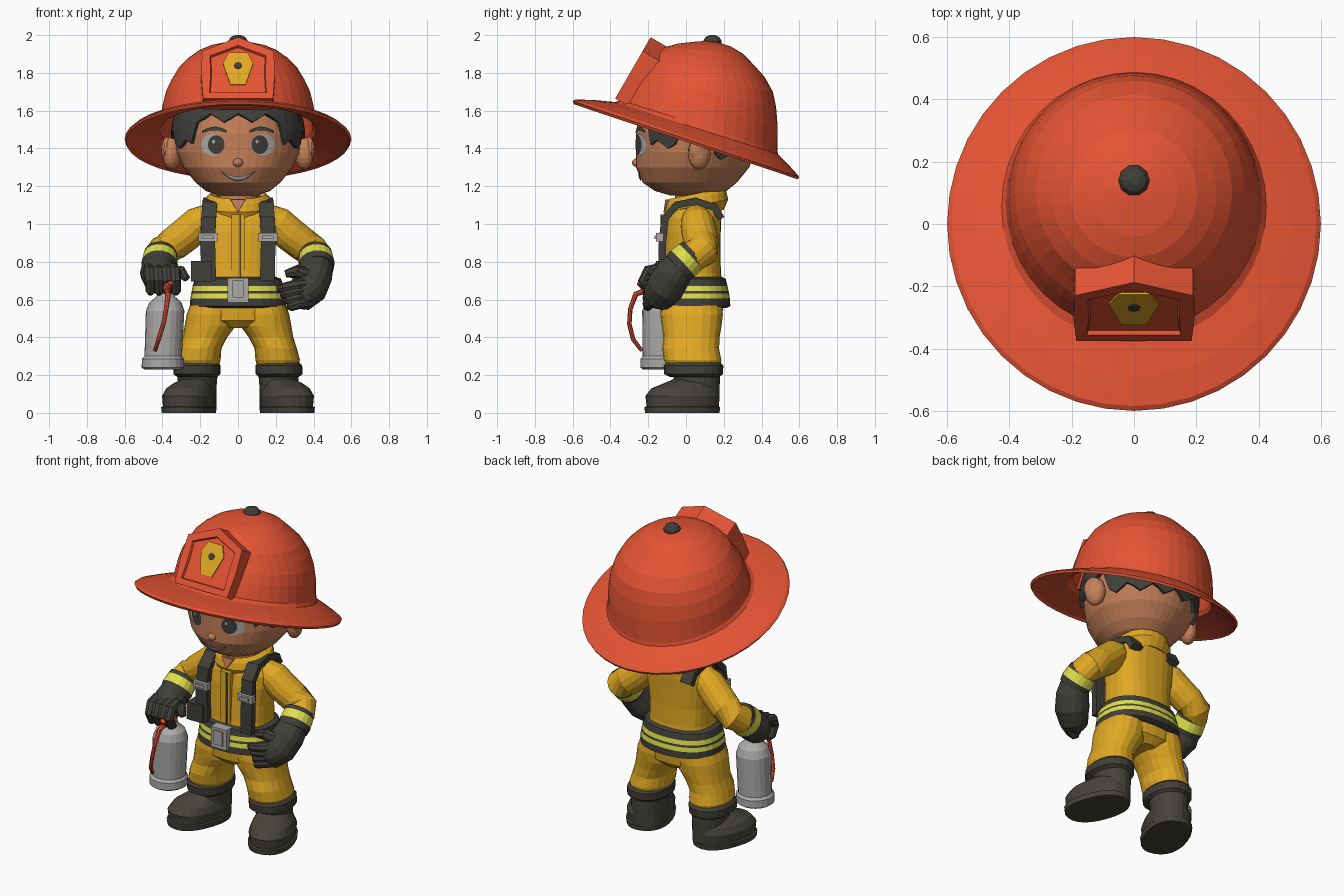
import bpy, bmesh, math
from mathutils import Vector as V, Matrix


def material(name, r, g, b):
    m = bpy.data.materials.new(name)
    m.diffuse_color = (r, g, b, 1)
    return m


RED = material("helmet red", 0.78, 0.088, 0.034)
YELLOW = material("jacket yellow", 0.76, 0.40, 0.018)
DARK = material("charcoal", 0.052, 0.049, 0.040)
BOOT = material("boot brown", 0.062, 0.057, 0.044)
SKIN = material("skin", 0.56, 0.215, 0.10)
GREY = material("light grey", 0.42, 0.41, 0.40)
LIME = material("reflective lime", 0.74, 0.73, 0.07)
HAIR = material("dark hair", 0.05, 0.05, 0.045)


def finish(name, bm, mats, fix=True):
    if fix:
        bmesh.ops.recalc_face_normals(bm, faces=bm.faces)
    me = bpy.data.meshes.new(name)
    bm.to_mesh(me)
    bm.free()
    for m in mats if isinstance(mats, list) else [mats]:
        me.materials.append(m)
    ob = bpy.data.objects.new(name, me)
    bpy.context.collection.objects.link(ob)
    return ob


def skin_rings(bm, rows, cap, bands=None):
    rows = [[bm.verts.new(p) for p in row] for row in rows]
    n = len(rows[0])
    for k in range(len(rows) - 1):
        for i in range(n):
            j = (i + 1) % n
            f = bm.faces.new((rows[k][i], rows[k][j], rows[k + 1][j], rows[k + 1][i]))
            f.material_index = bands[k] if bands else 0
    if cap:
        bm.faces.new(rows[0][::-1])
        bm.faces.new(rows[-1])


def loft(name, rings, mats, n=24, p=2.0, bands=None, cap=True, spin=0):
    """Rings are (z, cx, cy, rx, ry[, slope of z along y])."""
    rows = []
    for r in rings:
        z, cx, cy, rx, ry = r[:5]
        slope = r[5] if len(r) > 5 else 0
        row = []
        for i in range(n):
            c, s = math.cos(2 * math.pi * i / n), math.sin(2 * math.pi * i / n)
            x = cx + rx * math.copysign(abs(c) ** (2 / p), c)
            y = cy + ry * math.copysign(abs(s) ** (2 / p), s)
            row.append(V((x, y, z + slope * y)))
        rows.append(row)
    bm = bmesh.new()
    skin_rings(bm, rows, cap, bands)
    if spin:
        bmesh.ops.rotate(bm, cent=(rings[0][1], rings[0][2], 0), verts=bm.verts,
                         matrix=Matrix.Rotation(spin, 3, 'Z'))
    return finish(name, bm, mats, cap)


def tube(name, path, radii, mats, n=12, flat=1.0, bands=None):
    """Sweep along a path; flat scales the thickness."""
    pts = [V(q) for q in path]
    if not isinstance(radii, (list, tuple)):
        radii = [radii] * len(pts)
    whole = (pts[-1] - pts[0]).normalized()
    ref = V((1, 0, 0)) if abs(whole.x) < 0.85 else V((0, 0, 1))
    turn = math.pi / 4 if n == 4 else 0
    rows = []
    for k, q in enumerate(pts):
        d = (pts[min(k + 1, len(pts) - 1)] - pts[max(k - 1, 0)]).normalized()
        a = (ref - d * ref.dot(d)).normalized()
        b = d.cross(a)
        rows.append([q + radii[k] * (a * math.cos(t) + b * math.sin(t) * flat)
                     for t in [turn + 2 * math.pi * i / n for i in range(n)]])
    bm = bmesh.new()
    skin_rings(bm, rows, True, bands)
    return finish(name, bm, mats)


def ball(name, loc, scale, mat, rot=0):
    bm = bmesh.new()
    bmesh.ops.create_uvsphere(bm, u_segments=16, v_segments=10, radius=1)
    bm.transform(Matrix.Translation(loc) @ Matrix.Rotation(rot, 4, 'Z') @ Matrix.Diagonal((*scale, 1)))
    return finish(name, bm, mat)


def plate(name, pts, origin, lean, back, front, mat, inset=None):
    """Outline in (x, v) on a plane leaning back by an angle, extruded along its normal."""
    v, nrm = V((0, math.sin(lean), math.cos(lean))), V((0, -math.cos(lean), math.sin(lean)))
    bm = bmesh.new()
    lo, hi = [[bm.verts.new(V(origin) + V((a, 0, 0)) + v * b + nrm * o) for a, b in pts] for o in (back, front)]
    bm.faces.new(lo[::-1])
    face = bm.faces.new(hi)
    for i in range(len(pts)):
        j = (i + 1) % len(pts)
        bm.faces.new((lo[i], lo[j], hi[j], hi[i]))
    bm.normal_update()
    if inset:
        bmesh.ops.inset_region(bm, faces=[face], thickness=inset, depth=0)
        bmesh.ops.inset_region(bm, faces=[face], thickness=0.006, depth=0)
        bmesh.ops.translate(bm, verts=face.verts, vec=-nrm * 0.014)
    return finish(name, bm, mat)


def rect(w, h):
    return [(-w, -h), (w, -h), (w, h), (-w, h)]


def solid(ob, t):
    m = ob.modifiers.new("thickness", 'SOLIDIFY')
    m.thickness, m.offset = t, -1


# Head
HEAD = [(1.15, 0, .03, .10, .11), (1.175, 0, .025, .17, .19), (1.22, 0, .02, .225, .25), (1.30, 0, .035, .29, .30),
        (1.38, 0, .05, .325, .315), (1.48, 0, .05, .335, .315), (1.58, 0, .05, .32, .30),
        (1.66, 0, .05, .27, .26), (1.72, 0, .05, .15, .15)]
loft("head", HEAD, SKIN, 40)


def head_at(z):
    for a, b in zip(HEAD, HEAD[1:]):
        if z <= b[0] or b is HEAD[-1]:
            t = (z - a[0]) / (b[0] - a[0])
            return [a[i] + (b[i] - a[i]) * t for i in (2, 3, 4)]


def face_point(x, z, off):
    cy, rx, ry = head_at(z)
    return V((x, cy - ry * math.sqrt(max(0, 1 - (x / rx) ** 2)) - off, z))


def face_patch(name, samples, off, mat):
    """Thin detail lying on the face; samples are (x, top z, bottom z)."""
    bm = bmesh.new()
    cols = [[bm.verts.new(face_point(x, t + (b - t) * k / 2, off)) for k in range(3)] for x, t, b in samples]
    for a, b in zip(cols, cols[1:]):
        for k in range(2):
            bm.faces.new((a[k], a[k + 1], b[k + 1], b[k]))
    finish(name, bm, mat, False)


def oval(cx, cz, rx, rz):
    return [(cx - rx * math.cos(t), cz + rz * math.sin(t), cz - rz * math.sin(t))
            for t in [0.02 + (math.pi - 0.04) * i / 12 for i in range(13)]]


# Face details and ears
for s in (-1, 1):
    face_patch("eye_white", oval(s * .132, 1.42, .064, .058), .006, GREY)
    face_patch("iris", oval(s * .115, 1.42, .044, .05), .010, DARK)
    face_patch("eye_glint", oval(s * .115 - .014, 1.436, .008, .009), .013, GREY)
    brow = [(s * (.06 + .026 * i), 1.496 + .02 * math.sin(i * .65), 1.482 + .014 * math.sin(i * .65)) for i in range(6)]
    face_patch("eyebrow", brow[::s], .008, HAIR)
    ball("ear", (s * .35, .07, 1.375), (.05, .062, .088), SKIN, s * .35)
    ball("ear_rim", (s * .372, .07, 1.395), (.03, .055, .066), SKIN, s * .35)
face_patch("mouth", [(.0225 * i, 1.252 + .03 * (i / 4) ** 2, 1.226 + .052 * (i / 4) ** 2) for i in range(-4, 5)], .006, DARK)
face_patch("teeth", [(.019 * i, 1.25 + .022 * (i / 4) ** 2, 1.234 + .036 * (i / 4) ** 2) for i in range(-4, 5)], .009, GREY)
ball("nose", (0, -.256, 1.325), (.028, .03, .024), SKIN)

# Hair: shell over the head with a jagged lower edge
rows, N = [[] for _ in range(6)], 56
for i in range(N):
    a = 2 * math.pi * i / N
    f = -math.sin(a)
    low = 1.56 if f > .75 else 1.42 if f > .3 else 1.47 if f > -.3 else 1.36
    low += (-.02, .0, .025, .005)[i % 4]
    for k in range(6):
        z = low + (1.69 - low) * k / 5
        cy, rx, ry = head_at(z)
        rows[k].append(V(((rx + .022) * math.cos(a), cy + (ry + .022) * math.sin(a), z)))
bm = bmesh.new()
skin_rings(bm, rows, False)
solid(finish("hair", bm, HAIR, False), .025)

# Helmet shell with tilted brim, knob and front shield
solid(loft("helmet", [(1.435, 0, 0, .592, .592, -.335), (1.45, 0, 0, .60, .60, -.335), (1.463, 0, 0, .585, .585, -.335),
                      (1.495, 0, .025, .51, .515, -.33), (1.525, 0, .055, .425, .432, -.32), (1.545, 0, .07, .412, .414, -.32),
                      (1.65, 0, .09, .40, .395, -.268), (1.72, 0, .1, .382, .377, -.21), (1.775, 0, .107, .355, .353, -.162),
                      (1.84, 0, .103, .315, .312, -.145), (1.888, 0, .1, .265, .26, -.13), (1.928, 0, .098, .205, .205, -.09),
                      (1.953, 0, .1, .14, .14, -.06), (1.967, 0, .11, .06, .06, -.03), (1.97, 0, .12, .004, .004)],
           RED, 40, cap=False), .018)
loft("helmet_knob", [(1.94, 0, .14, .05, .05), (1.972, 0, .14, .05, .05), (1.99, 0, .14, .038, .038), (2.0, 0, .14, .015, .015)], DARK, 10)
BASE = (0, -.368, 1.66)
plate("helmet_shield", [(-.185, 0), (.185, 0), (.195, .15), (.19, .29), (0, .375), (-.19, .29), (-.195, .15)],
      BASE, math.pi / 6, -.11, .008, RED, .05)
plate("shield_emblem", [(-.04, .09), (.04, .09), (.08, .22), (.05, .285), (-.05, .285), (-.08, .22)], BASE, math.pi / 6, -.008, .0015, YELLOW)
plate("emblem_centre", [(.02 * math.cos(t), .205 + .02 * math.sin(t)) for t in [i * math.pi / 4 for i in range(8)]],
      BASE, math.pi / 6, -.001, .007, DARK)

# Neck, jacket and collar
loft("neck", [(1.02, 0, .045, .1, .1), (1.2, 0, .04, .1, .1)], SKIN, 16)
loft("jacket", [(.66, 0, .03, .205, .165), (.74, 0, .03, .195, .155), (.85, 0, .032, .195, .15), (.96, 0, .037, .21, .147),
                (1.03, 0, .045, .21, .142), (1.075, 0, .052, .185, .135), (1.105, 0, .055, .14, .12)], YELLOW, 28, 2.5)
solid(loft("collar", [(1.035, 0, .055, .155, .145, .2), (1.085, 0, .055, .185, .168, .2), (1.125, 0, .055, .172, .16, .2),
                      (1.15, 0, .055, .145, .145, .2)], YELLOW, 24, cap=False), .03)
plate("throat", [(0, -.045), (.04, .025), (-.04, .025)], (0, -.105, 1.105), math.radians(8), -.02, .008, SKIN)
plate("zip_flap", rect(.035, .165), (0, -.122, .885), 0, -.02, .008, YELLOW)
plate("zip", rect(.005, .165), (.012, -.13, .885), 0, -.005, .004, DARK)

# Belt hem with reflective stripes, buckle and pouch
HEM = [(.555, 0, .03, .235, .185), (.565, 0, .03, .255, .205), (.605, 0, .03, .252, .202), (.632, 0, .03, .248, .198),
       (.645, 0, .03, .245, .195), (.672, 0, .03, .24, .19), (.71, 0, .03, .228, .18), (.72, 0, .03, .2, .16)]
loft("belt_hem", HEM, [DARK, LIME], 28, 2.3, bands=[0, 0, 1, 0, 1, 0, 0])
plate("buckle", rect(.055, .065), (0, -.17, .65), 0, -.03, .025, GREY)
plate("buckle_plate", rect(.03, .045), (0, -.195, .655), 0, -.005, .009, GREY)
plate("pouch", rect(.055, .055), (-.195, -.11, .75), 0, -.05, .05, DARK)

# Trousers, cuffs and boots; sleeves, cuff bands and straps
loft("trouser_seat", [(.45, 0, .03, .07, .12), (.49, 0, .03, .23, .16), (.6, 0, .03, .235, .17)], YELLOW, 24, 2.3)
for s in (-1, 1):
    loft("trouser_leg", [(.22, s * .21, .045, .1, .13), (.28, s * .21, .035, .118, .152), (.34, s * .2, .025, .112, .15),
                         (.40, s * .175, .03, .118, .148), (.46, s * .148, .03, .135, .158), (.52, s * .14, .03, .132, .165),
                         (.58, s * .13, .03, .12, .16)], YELLOW, 20, 2.2)
    loft("trouser_cuff", [(.19, s * .215, .045, .105, .13), (.205, s * .218, .04, .124, .155), (.25, s * .216, .04, .124, .158),
                          (.27, s * .213, .04, .108, .14)], DARK, 20, 2.2)
    loft("boot_foot", [(0, s * .26, -.02, .13, .2), (.03, s * .26, -.02, .134, .204), (.034, s * .26, -.02, .124, .192),
                       (.09, s * .26, -.02, .129, .198), (.13, s * .257, -.01, .114, .174), (.16, s * .25, .02, .092, .125),
                       (.18, s * .23, .04, .07, .09)], BOOT, 24, 2.3, spin=s * .32)
    loft("boot_shaft", [(.03, s * .215, .06, .1, .115), (.12, s * .215, .06, .1, .118), (.22, s * .215, .055, .108, .125)], BOOT, 20)
    tube("sleeve", [(s * .15, .05, 1.04), (s * .21, .06, 1.005), (s * .27, .07, .95), (s * .34, .085, .895), (s * .395, .085, .855),
                    (s * .415, .04, .83), (s * .415, -.01, .79)], [.07, .09, .093, .09, .087, .083, .08], YELLOW, 16)
    tube("sleeve_band", [(s * .41, .042, .845), (s * .412, .022, .826), (s * .416, -.018, .79), (s * .418, -.045, .765)],
         [.086, .091, .096, .09], [DARK, LIME], 18, bands=[0, 1, 0])
    tube("shoulder_strap", [(s * .155, -.125, .7), (s * .16, -.125, .9), (s * .155, -.112, 1.03), (s * .15, -.05, 1.1),
                            (s * .145, .05, 1.12), (s * .14, .15, 1.09), (s * .135, .185, 1.03)], .055, DARK, 4, .5)
    plate("strap_clip", rect(.05, .022), (s * .158, -.14, .93), 0, -.02, .018, GREY)
    plate("strap_slider", rect(.03, .01), (s * .158, -.158, .93), 0, -.005, .008, GREY)

# Glove resting on the hip
tube("hip_glove", [(.418, -.03, .785), (.405, -.07, .73), (.375, -.11, .665), (.335, -.14, .625), (.28, -.16, .61)],
     [.085, .097, .102, .09, .06], DARK, 16)
for i in range(4):
    z = .675 - i * .032
    tube("hip_finger", [(.38, -.17, z + .01), (.31, -.2, z), (.24 + .012 * i, -.2, z - .015), (.21 + .02 * i, -.185, z - .02)],
         [.03, .032, .028, .016], DARK, 8)
tube("hip_thumb", [(.38, -.14, .72), (.31, -.17, .75), (.25, -.17, .735)], [.04, .035, .02], DARK, 8)

# Glove gripping the extinguisher
tube("grip_glove", [(-.418, -.03, .785), (-.425, -.07, .745), (-.41, -.12, .71), (-.385, -.16, .69)], [.085, .095, .092, .06], DARK, 16)
for i in range(4):
    x = -.475 + i * .045
    tube("grip_finger", [(x, -.13, .765), (x + .005, -.2, .75), (x + .01, -.225, .7), (x + .012, -.2, .645), (x + .012, -.17, .635)],
         [.03, .032, .029, .026, .016], DARK, 8)
tube("grip_thumb", [(-.36, -.1, .73), (-.3, -.15, .745), (-.27, -.17, .71)], [.042, .034, .02], DARK, 8)

# Extinguisher: tank, valve, lever and hose
loft("extinguisher_tank", [(.23, -.398, -.13, .098, .098), (.24, -.398, -.13, .112, .112), (.285, -.397, -.13, .112, .112),
                           (.3, -.396, -.13, .099, .099), (.54, -.386, -.13, .102, .102), (.585, -.384, -.13, .085, .085),
                           (.615, -.383, -.13, .05, .05), (.64, -.382, -.13, .036, .036)], GREY, 20)
loft("extinguisher_valve", [(.625, -.382, -.13, .04, .04), (.69, -.38, -.14, .035, .05)], RED, 10)
tube("extinguisher_lever", [(-.38, -.14, .66), (-.375, -.22, .665), (-.355, -.25, .69)], [.022, .024, .014], RED, 8)
tube("extinguisher_hose", [(-.375, -.2, .65), (-.37, -.265, .63), (-.38, -.295, .55), (-.395, -.3, .47), (-.42, -.28, .39), (-.44, -.235, .33)],
     [.016, .015, .012, .012, .012, .01], RED, 8)
